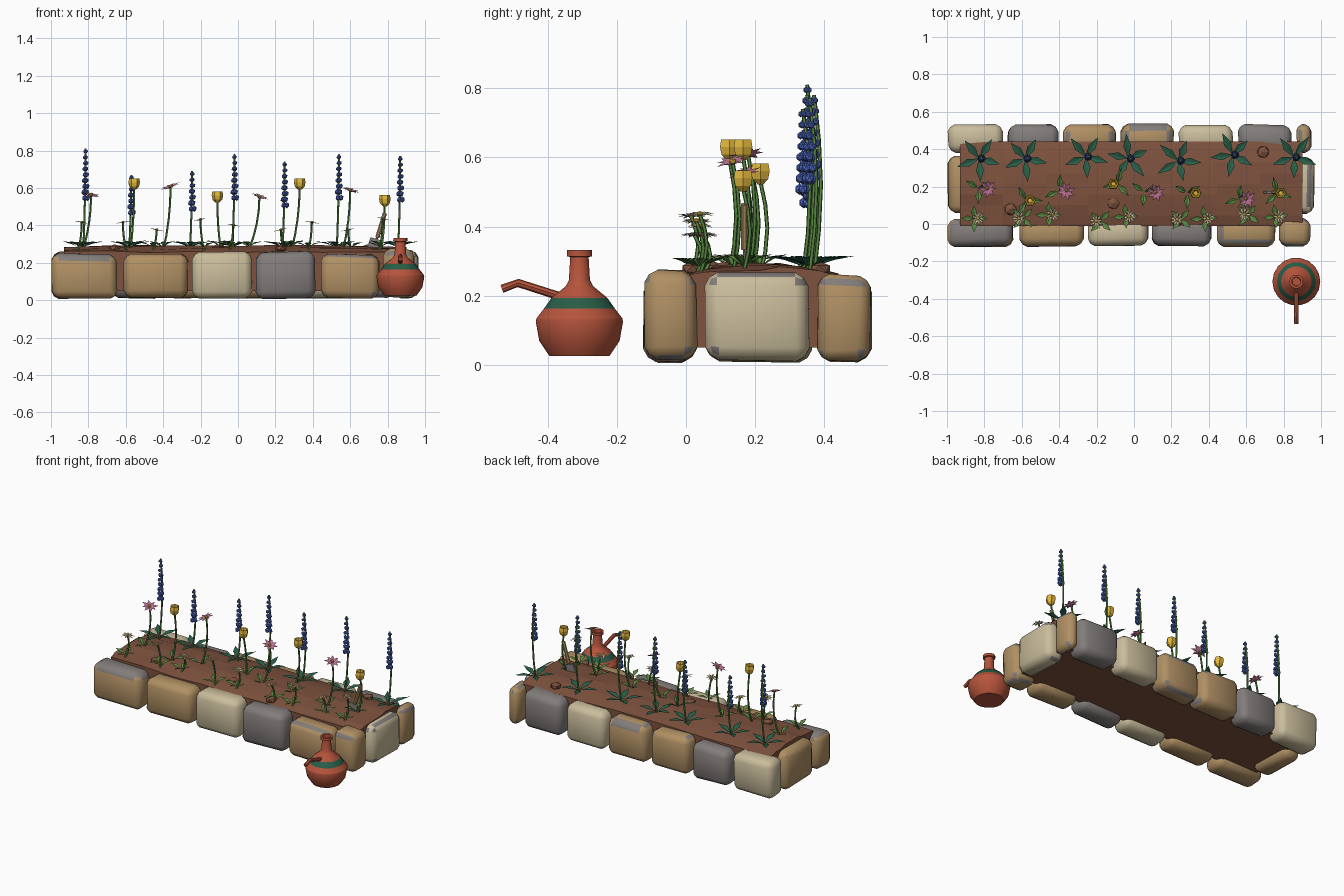
import bpy, bmesh, math, random
from mathutils import Matrix, Vector

random.seed(4)
cube = bpy.data.objects.get("Cube")
if cube:
    bpy.data.objects.remove(cube)


# Materials, given as display colours and converted to linear
def lin(c):
    c /= 255
    return c / 12.92 if c < 0.04 else ((c + 0.055) / 1.055) ** 2.4


PALETTE = {
    "tan_stone": (176, 144, 100), "cream_stone": (202, 189, 156), "grey_stone": (130, 125, 123),
    "soil": (126, 82, 62), "dark_green": (40, 94, 72), "leaf_green": (88, 136, 66),
    "blue": (76, 102, 190), "yellow": (226, 184, 62), "pink": (188, 112, 148),
    "terracotta": (182, 84, 60)}
NAMES = list(PALETTE)
TAN, CREAM, GREY, SOIL, DARK, GREEN, BLUE, YELLOW, PINK, TERRA = range(len(NAMES))
MATS = []
for name, rgb in PALETTE.items():
    m = bpy.data.materials.new(name)
    m.use_nodes = True
    col = tuple(lin(c) for c in rgb) + (1,)
    m.diffuse_color = col
    bsdf = m.node_tree.nodes["Principled BSDF"]
    bsdf.inputs["Base Color"].default_value = col
    bsdf.inputs["Roughness"].default_value = 0.9
    MATS.append(m)


def finish(bm, name, smooth=None):
    mesh = bpy.data.meshes.new(name)
    bm.to_mesh(mesh)
    bm.free()
    for m in MATS:
        mesh.materials.append(m)
    ob = bpy.data.objects.new(name, mesh)
    bpy.context.collection.objects.link(ob)
    if smooth:
        bpy.ops.object.select_all(action='DESELECT')
        ob.select_set(True)
        bpy.context.view_layer.objects.active = ob
        bpy.ops.object.shade_smooth_by_angle(angle=math.radians(smooth))
    return ob


def skin(bm, rings, mats):
    """Join rings of vertices; mats is one colour per band."""
    for a, b, mat in zip(rings, rings[1:], mats):
        for i in range(len(a)):
            j = (i + 1) % len(a)
            bm.faces.new((a[i], a[j], b[j], b[i])).material_index = mat


def tube(bm, pts, radius, mat, sides=5):
    pts = [Vector(p) for p in pts]
    rings = []
    for i, p in enumerate(pts):
        d = pts[min(i + 1, len(pts) - 1)] - pts[max(i - 1, 0)]
        u = d.cross(Vector((1, 0.3, 0))).normalized()
        v = d.normalized().cross(u)
        rings.append([bm.verts.new(p + radius * (u * math.cos(t) + v * math.sin(t)))
                      for t in (math.tau * k / sides for k in range(sides))])
    skin(bm, rings, [mat] * len(pts))
    for ring in (rings[0][::-1], rings[-1]):
        bm.faces.new(ring).material_index = mat


def lathe(bm, profile, mats, sides, origin):
    rings = []
    for r, z in profile:
        rings.append([bm.verts.new(Vector(origin) + Vector((r * math.cos(t), r * math.sin(t), z)))
                      for t in (math.tau * k / sides for k in range(sides))])
    skin(bm, rings, mats)
    for ring, mat in ((rings[0][::-1], mats[0]), (rings[-1], mats[-1])):
        bm.faces.new(ring).material_index = mat


def ball(bm, p, r, mat, stretch=1):
    new = bmesh.ops.create_icosphere(bm, subdivisions=1, radius=r, matrix=Matrix.Translation(p)
                                     @ Matrix.Diagonal((1, 1, stretch, 1)))
    for f in {f for v in new["verts"] for f in v.link_faces}:
        f.material_index = mat


def blades(bm, p, count, length, width, rise, tip, mat, tilt=Matrix(), turn=0):
    """Ring of folded pointed blades, used for leaves and petals."""
    for k in range(count):
        a = turn + math.tau * k / count
        M = Matrix.Translation(p) @ tilt @ Matrix.Rotation(a, 4, 'Z')
        size = length * random.uniform(0.88, 1.1)
        base, left, mid, right, end = [bm.verts.new(M @ Vector(q)) for q in (
            (0, 0, 0), (size * .5, width / 2, rise), (size * .5, 0, rise * .75),
            (size * .5, -width / 2, rise), (size, 0, tip))]
        for f in ((base, mid, left), (base, right, mid), (mid, end, left), (mid, right, end)):
            bm.faces.new(f).material_index = mat


def stem(bm, x, y, top, lean, radius=0.006):
    """Gently curved stem that ends at x, y, top."""
    pts = [(x - lean * (1 - t) ** 2, y + 0.02 * math.sin(t * math.pi), 0.26 + (top - 0.26) * t)
           for t in (0, .25, .5, .75, 1)]
    tube(bm, pts, radius, GREEN)
    return Vector((x - lean, y, 0.285))


# Stone border
def stone(name, x0, x1, y0, y1, z1, mat, patch):
    bm = bmesh.new()
    size = Vector((x1 - x0, y1 - y0, z1 - 0.005))
    bmesh.ops.create_cube(bm, size=1)
    for v in bm.verts:
        jitter = Vector([random.uniform(0, .012) for _ in range(3)])
        v.co = Vector([c * s - math.copysign(j, c) for c, s, j in zip(v.co, size, jitter)])
        v.co += Vector(((x0 + x1) / 2, (y0 + y1) / 2, (z1 + 0.005) / 2))
    bmesh.ops.bevel(bm, geom=bm.edges[:], offset=min(0.038, min(size) * .35), segments=2,
                    profile=0.4, affect='EDGES')
    bm.normal_update()
    for f in bm.faces:
        top = f.normal.z > 0.5
        worn = (top and patch > 1) or (patch == 1 and 0.3 < abs(f.normal.z) < 0.95
                                       and random.random() < 0.3)
        f.material_index = GREY if worn else mat
    finish(bm, name, 32)


FRONT = [(-1, -.64, .255, TAN, 2), (-.62, -.26, .25, TAN, 0), (-.25, .08, .262, CREAM, 0),
         (.09, .42, .265, GREY, 0), (.44, .76, .25, TAN, 1), (.765, .95, .277, TAN, 1)]
BACK = [(-1, -.7, .265, CREAM, 0), (-.68, -.4, .25, GREY, 0), (-.385, -.09, .26, TAN, 1),
        (-.075, .215, .26, TAN, 1), (.23, .535, .26, CREAM, 0), (.55, .845, .265, GREY, 0),
        (.865, .955, .265, TAN, 1)]
for i, (x0, x1, z, mat, patch) in enumerate(FRONT):
    stone(f"front_stone_{i + 1}", x0, x1, -0.125, 0.035, z, mat, patch)
for i, (x0, x1, z, mat, patch) in enumerate(BACK):
    stone(f"back_stone_{i + 1}", x0, x1, 0.375, 0.538, z, mat, patch)
stone("right_end_stone", -1, -.86, .055, .37, .265, TAN, 0)
stone("left_end_stone", .83, .968, .05, .36, .272, CREAM, 1)

# Soil mound
bm = bmesh.new()
bmesh.ops.create_cube(bm, size=2)
bmesh.ops.subdivide_edges(bm, edges=bm.edges[:], cuts=7, use_grid_fill=True)
for v in bm.verts:
    x, y, z = v.co
    height = 0.258 + 0.034 * (1 - y * y) * (1 - x ** 6 * .4) + random.uniform(-.005, .007)
    low = 0.05
    v.co = (-0.015 + 0.915 * x, 0.215 + 0.225 * y, low + (height - low) * (z + 1) / 2)
for f in bm.faces:
    f.material_index = SOIL
finish(bm, "soil")

# Clods on the soil
for i, (x, y) in enumerate([(.69, .385), (-.66, .08), (.23, .02), (-.11, .11)]):
    bm = bmesh.new()
    ball(bm, (x, y, .278), .036, SOIL, .6)
    finish(bm, f"clod_{i + 1}")

# Tall blue flower spikes with dark leaf rosettes
SPIKES = [(-.815, .35, .81), (-.57, .35, .67), (-.245, .36, .69), (-.018, .35, .78),
          (.25, .338, .74), (.54, .37, .78), (.868, .357, .77)]
for i, (x, y, top) in enumerate(SPIKES):
    bm = bmesh.new()
    base = stem(bm, x, y, top, .012)
    blades(bm, base, 5, .125, .042, .025, .03, DARK, turn=random.uniform(0, 6))
    levels = round((top - .27) * .5 / .03)
    for n in range(levels):
        s = 1 - .5 * n / levels
        for k in range(3):
            a = math.tau * k / 3 + n
            ball(bm, (x + .011 * s * math.cos(a), y + .011 * s * math.sin(a),
                      top - .015 - .031 * (levels - 1 - n)), .014 * s, BLUE, 1.2)
    finish(bm, f"blue_spike_{i + 1}")

# Yellow cup flowers
CUPS = [(-.555, .125, .60, .02), (-.11, .215, .53, -.02), (.33, .165, .60, .045), (.785, .165, .51, .02)]
for i, (x, y, z, lean) in enumerate(CUPS):
    bm = bmesh.new()
    base = stem(bm, x, y, z, lean)
    blades(bm, base, 3, .085, .032, .03, .035, GREEN, turn=i * 1.3)
    lathe(bm, [(.01, -.008), (.026, .008), (.031, .03), (.027, .052), (.02, .05), (.012, .02)],
          [YELLOW] * 5, 6, (x, y, z))
    finish(bm, f"yellow_flower_{i + 1}")

# Pink star flowers, heads tipped to one side
STARS = [(-.785, .19, .56, .045, .25), (-.36, .18, .605, .04, -.35), (.115, .17, .55, .06, .3),
         (.6, .135, .585, .04, .3)]
for i, (x, y, z, lean, tip) in enumerate(STARS):
    bm = bmesh.new()
    base = stem(bm, x, y, z, lean)
    blades(bm, base, 3, .08, .032, .025, .03, GREEN, turn=i + .5)
    tilt = Matrix.Rotation(tip, 4, 'Y') @ Matrix.Rotation(.2, 4, 'X')
    blades(bm, (x, y, z - .006), 8, .052, .022, .012, .012, PINK, tilt, i)
    ball(bm, (x, y, z + .004), .011, YELLOW)
    finish(bm, f"pink_flower_{i + 1}")

# Small cream daisies along the front
DAISIES = [(-.835, .03, .415), (-.615, .03, .415), (-.435, .05, .375), (-.2, .015, .43),
           (-.025, .04, .4), (.23, .025, .375), (.395, .03, .415), (.59, .05, .375), (.775, .04, .435)]
for i, (x, y, z) in enumerate(DAISIES):
    bm = bmesh.new()
    base = stem(bm, x, y, z, .02 * (-1) ** i)
    blades(bm, base, 4, .07, .032, .02, .025, GREEN, turn=i * .8)
    tilt = Matrix.Rotation(.2 * (-1) ** i, 4, 'Y')
    blades(bm, (x, y, z - .004), 9, .043, .013, .008, .004, CREAM, tilt, i)
    ball(bm, (x, y, z + .003), .01, YELLOW, .7)
    finish(bm, f"daisy_{i + 1}")

# Hand trowel stuck in the soil
bm = bmesh.new()
tube(bm, [(.745, .17, .335), (.785, .17, .465)], .012, TAN, 8)
tube(bm, [(.73, .17, .29), (.745, .17, .34)], .006, GREY, 6)
M = Matrix.Translation((.725, .17, .29)) @ Matrix.Rotation(.3, 4, 'Y') @ Matrix.Diagonal((.06, .012, .08, 1))
for f in {f for v in bmesh.ops.create_cube(bm, size=1, matrix=M)["verts"] for f in v.link_faces}:
    f.material_index = GREY
finish(bm, "hand_trowel", 40)

# Terracotta watering jug with a painted green band
X, Y = .868, -.308
bm = bmesh.new()
PROFILE = [(.088, .026), (.118, .07), (.128, .125), (.126, .135), (.104, .163), (.082, .194), (.04, .228),
           (.031, .245), (.027, .312), (.037, .314), (.037, .332), (.024, .332), (.022, .25)]
lathe(bm, PROFILE, [DARK if i == 4 else TERRA for i in range(len(PROFILE) - 1)], 18, (X, Y, 0))
finish(bm, "jug", 25)
bm = bmesh.new()
tube(bm, [(X, -.36, .197), (X, -.485, .237), (X, -.532, .22)], .012, TERRA, 8)
finish(bm, "jug_spout", 40)
